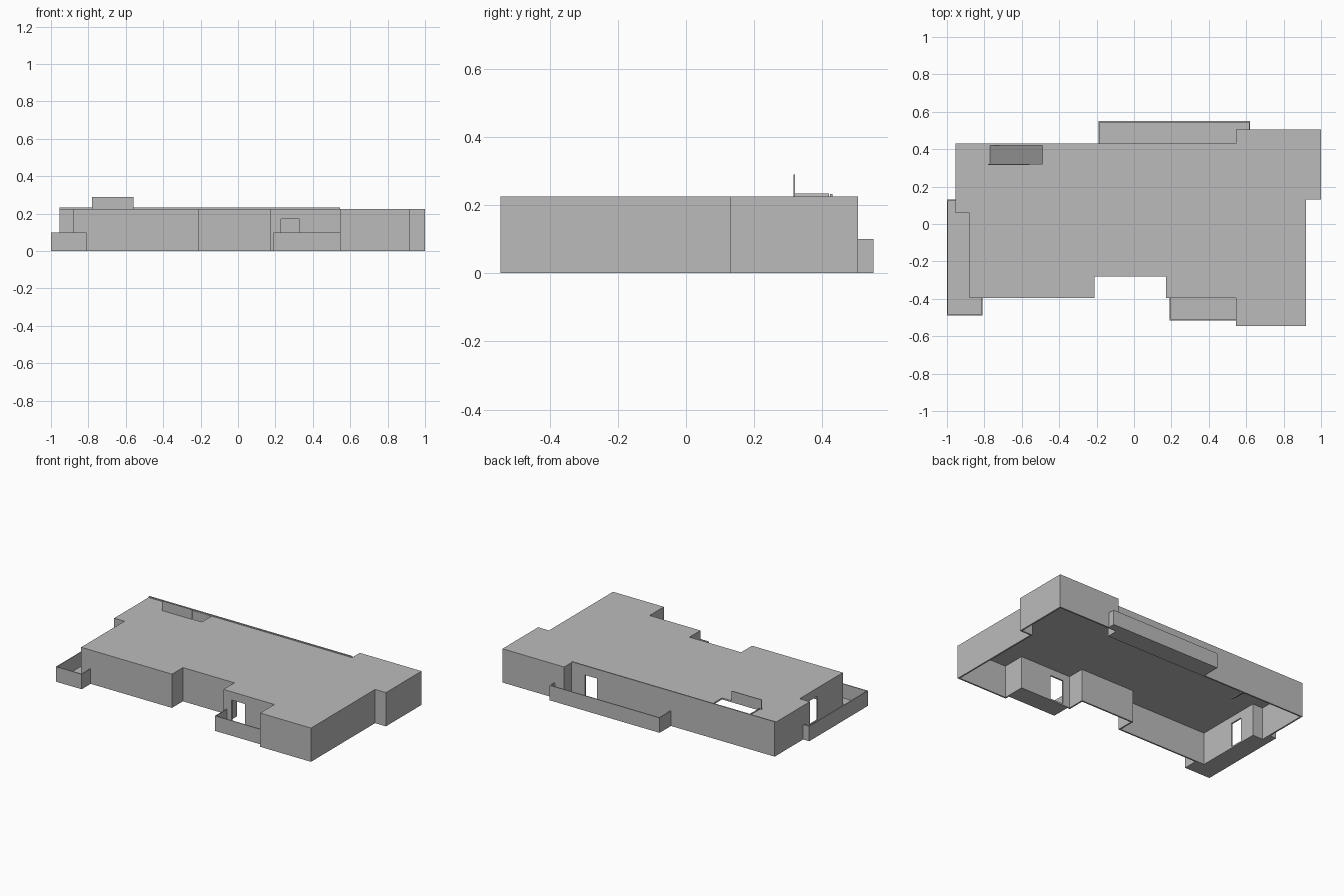
import bpy, bmesh
from mathutils import Vector

if "Cube" in bpy.data.objects:
    bpy.data.objects.remove(bpy.data.objects["Cube"])

grey = bpy.data.materials.new("plain grey")
grey.use_nodes = True
tone = (0.5, 0.5, 0.5, 1)
grey.diffuse_color = tone
for node in grey.node_tree.nodes:
    if node.type == 'BSDF_PRINCIPLED':
        node.inputs["Base Color"].default_value = tone


def finish(name, bm):
    bmesh.ops.recalc_face_normals(bm, faces=bm.faces)
    mesh = bpy.data.meshes.new(name)
    bm.to_mesh(mesh)
    bm.free()
    mesh.materials.append(grey)
    obj = bpy.data.objects.new(name, mesh)
    bpy.context.scene.collection.objects.link(obj)
    return obj


def slab(name, outline, z0, z1):
    bm = bmesh.new()
    face = bm.faces.new([bm.verts.new((x, y, z0)) for x, y in outline])
    top = bmesh.ops.extrude_face_region(bm, geom=[face])["geom"]
    moved = [v for v in top if isinstance(v, bmesh.types.BMVert)]
    bmesh.ops.translate(bm, verts=moved, vec=(0, 0, z1 - z0))
    return finish(name, bm)


def box(name, x0, x1, y0, y1, z0, z1):
    return slab(name, [(x0, y0), (x1, y0), (x1, y1), (x0, y1)], z0, z1)


def wall(name, path, thick, z0, z1, closed=False):
    """Upright wall along a counter-clockwise path, thickened to the inside."""
    pts = [Vector(p) for p in path]
    n = len(pts)
    bm = bmesh.new()
    rings = []
    for i, p in enumerate(pts):
        normals = []
        for a, b in ((i - 1, i), (i, i + 1)):
            if closed or (a >= 0 and b < n):
                d = (pts[b % n] - pts[a % n]).normalized()
                normals.append(Vector((-d.y, d.x)))
        q = p + thick * sum(normals, Vector((0, 0)))
        rings.append([bm.verts.new((v.x, v.y, z))
                      for v, z in ((p, z0), (q, z0), (q, z1), (p, z1))])
    for i in range(n if closed else n - 1):
        a, b = rings[i], rings[(i + 1) % n]
        for k in range(4):
            m = (k + 1) % 4
            bm.faces.new((a[k], a[m], b[m], b[k]))
    if not closed:
        bm.faces.new(rings[0])
        bm.faces.new(rings[-1])
    return finish(name, bm)


def cut(target, name, *bounds):
    cutter = box(name, *bounds)
    cutter.hide_render = True
    cutter.hide_viewport = True
    cutter.display_type = 'WIRE'
    mod = target.modifiers.new(name, 'BOOLEAN')
    mod.operation = 'DIFFERENCE'
    mod.solver = 'EXACT'
    mod.object = cutter


# Main building shell, open underneath
outline = [(-.88, -.395), (-.21, -.395), (-.21, -.28), (.17, -.28),
           (.17, -.395), (.545, -.395), (.545, -.545), (.92, -.545),
           (.92, .13), (1, .13), (1, .505), (.545, .505),
           (.545, .43), (-.955, .43), (-.955, .06), (-.88, .06)]
walls = wall("outer_walls", outline, .01, 0, .215, closed=True)
roof = slab("roof", outline, .215, .225)

# Door openings onto the balconies, and the roof hatch
cut(walls, "front_door_cutter", .23, .33, -.45, -.35, .01, .17)
cut(walls, "back_door_cutter", .355, .445, .4, .46, .01, .17)
cut(walls, "side_door_cutter", -.92, -.84, -.13, -.04, .01, .17)
cut(roof, "hatch_cutter", -.77, -.49, .32, .42, .2, .25)

# Balconies: low parapet plus floor; extra points close the floor to the house
balconies = {
    "front_balcony": ([(.19, -.395), (.19, -.515), (.545, -.515)],
                      [(.545, -.395)]),
    "back_balcony": ([(.62, .505), (.62, .55), (-.19, .55), (-.19, .43)],
                     [(.545, .43), (.545, .505)]),
    "side_balcony": ([(-.955, .13), (-1, .13), (-1, -.49), (-.81, -.49),
                      (-.81, -.395)],
                     [(-.88, -.395), (-.88, .06), (-.955, .06)]),
}
for name, (path, closing) in balconies.items():
    wall(name + "_parapet", path, .006, 0, .1)
    slab(name + "_floor", path + closing, 0, .006)

# Ramp rising from the ground to the hatch
bm = bmesh.new()
profile = [(-.49, 0), (-.49, .008), (-.77, .234), (-.77, .224), (-.5, 0)]
side = bm.faces.new([bm.verts.new((x, .32, z)) for x, z in profile])
moved = [v for v in bmesh.ops.extrude_face_region(bm, geom=[side])["geom"]
         if isinstance(v, bmesh.types.BMVert)]
bmesh.ops.translate(bm, verts=moved, vec=(0, .1, 0))
finish("hatch_ramp", bm)

# Guard screen beside the hatch and low lip along the back roof edge
box("hatch_screen", -.78, -.56, .315, .32, .225, .29)
box("back_roof_lip", -.955, .545, .422, .43, .225, .232)
